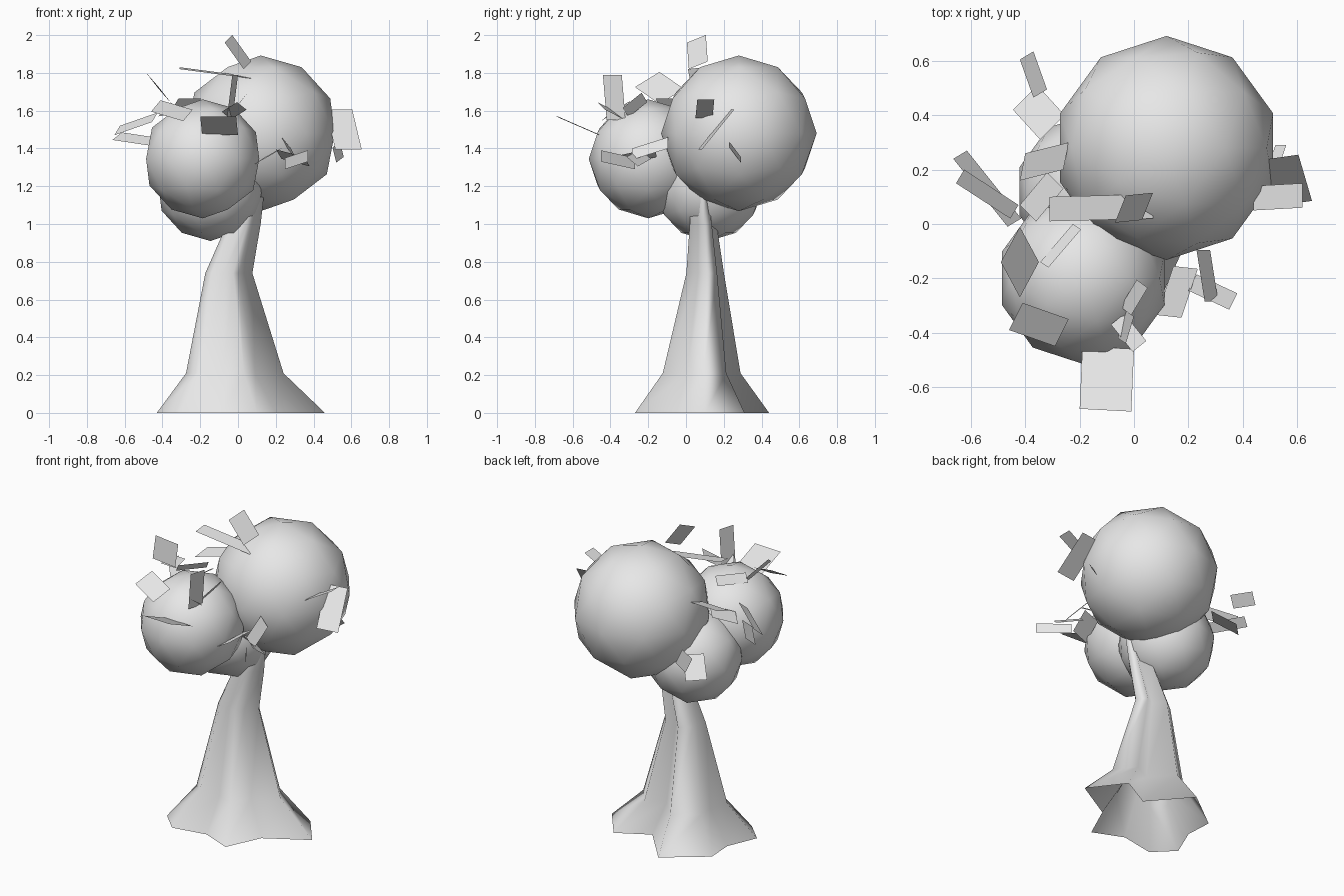
import bpy
import bmesh
from mathutils import Vector

# Remove the default cube only
cube = bpy.data.objects.get("Cube")
if cube:
    bpy.data.objects.remove(cube, do_unlink=True)


def make_material(name, colour):
    material = bpy.data.materials.new(name)
    material.use_nodes = True
    material.diffuse_color = colour
    shader = material.node_tree.nodes["Principled BSDF"]
    shader.inputs["Base Color"].default_value = colour
    return material


pale_grey = make_material("pale_grey", (.8, .8, .8, 1))


def finish(bm, name, smooth):
    """Turn a bmesh into a named, coloured object."""
    mesh = bpy.data.meshes.new(name)
    for face in bm.faces:
        face.smooth = smooth
    bm.to_mesh(mesh)
    bm.free()
    mesh.materials.append(pale_grey)
    thing = bpy.data.objects.new(name, mesh)
    bpy.context.collection.objects.link(thing)
    return thing


def make_crown(name, centre, radius):
    """Rounded low-poly ball of foliage."""
    bm = bmesh.new()
    bmesh.ops.create_icosphere(bm, subdivisions=2, radius=radius)
    bmesh.ops.translate(bm, verts=bm.verts, vec=centre)
    return finish(bm, name, smooth=True)


def make_trunk(name, outline, levels):
    """Loft the root outline upwards, open at the bottom."""
    bm = bmesh.new()
    rings = []
    for x, y, z, scale in levels:
        ring = [bm.verts.new((x + px * scale, y + py * scale, z))
                for px, py in outline]
        rings.append(ring)
    count = len(outline)
    for lower, upper in zip(rings, rings[1:]):
        for i in range(count):
            j = (i + 1) % count
            bm.faces.new((lower[i], lower[j], upper[j], upper[i]))
    bm.faces.new(rings[-1])
    return finish(bm, name, smooth=True)


def make_leaves(name, leaves):
    """Flat leaf cards, each given by centre, length and width vectors."""
    bm = bmesh.new()
    for centre, length, width in leaves:
        middle = Vector(centre)
        along = Vector(length) / 2
        across = Vector(width) / 2
        corners = (middle - along - across, middle + along - across,
                   middle + along + across, middle - along + across)
        bm.faces.new([bm.verts.new(corner) for corner in corners])
    return finish(bm, name, smooth=False)


# Trunk with flared roots, leaning towards the large crown
root_outline = [
    (-.44, -.19), (-.32, -.31), (-.1, -.27), (.09, -.35), (.19, -.13),
    (.45, .02), (.29, .23), (.09, .12), (-.12, .36), (-.37, .17), (-.36, 0),
]
trunk_levels = [
    (.01, .08, 0, 1), (-.02, .08, .21, .58), (-.05, .1, .74, .28),
    (.03, .09, 1, .2), (.08, .08, 1.2, .14), (.1, .12, 1.35, .1),
]
make_trunk("trunk", root_outline, trunk_levels)

# Three foliage crowns
make_crown("large_crown", (.12, .28, 1.48), .412)
make_crown("front_crown", (-.187, -.2, 1.345), .315)
make_crown("lower_crown", (-.145, .12, 1.2), .29)

# Leaves standing above the crowns
make_leaves("top_leaves", [
    ((0, .06, 1.91), (.1, .01, -.14), (.04, .1, .04)),
    ((-.12, .06, 1.8), (.38, .01, -.05), (0, .09, .01)),
    ((-.03, -.38, 1.67), (.03, -.02, .24), (.03, .1, 0)),
    ((-.02, -.4, 1.6), (.08, -.1, .05), (.05, .04, -.04)),
    ((0, -.27, 1.63), (.06, .1, .08), (.04, -.03, .05)),
])

# Leaves around the left-hand side of the front view
make_leaves("right_leaves", [
    ((-.37, .55, 1.38), (.05, -.14, .02), (.05, .03, .06)),
    ((-.35, .41, 1.28), (.1, -.11, .1), (.09, .09, 0)),
    ((-.54, .13, 1.45), (.2, -.25, -.03), (.05, .03, .04)),
    ((-.54, .11, 1.53), (.2, -.13, .07), (.03, .05, .05)),
    ((-.42, -.14, 1.72), (.07, .13, -.09), (.07, -.13, -.08)),
    ((-.33, .23, 1.6), (.16, .04, .03), (.02, .1, .03)),
    ((-.34, .1, 1.5), (.1, .12, .06), (.06, -.06, .04)),
    ((-.27, -.08, 1.64), (.12, .14, 0), (.03, -.02, .05)),
])

# Leaves at the front and on the other side
make_leaves("front_leaves", [
    ((-.1, -.57, 1.52), (.01, .23, -.1), (.19, -.01, 0)),
    ((-.35, -.37, 1.6), (.17, -.06, -.05), (.05, .1, .06)),
    ((.16, -.25, 1.36), (-.06, -.18, -.04), (.09, -.01, .05)),
    ((.27, -.19, 1.4), (.03, -.19, -.06), (.05, 0, -.06)),
    ((.29, -.25, 1.35), (.15, -.07, -.04), (-.03, -.06, .05)),
    ((.31, -.36, 1.34), (.12, -.18, .04), (0, 0, .06)),
])
make_leaves("left_leaves", [
    ((.56, .16, 1.5), (.05, -.17, -.21), (.14, .02, 0)),
    ((.53, .1, 1.61), (.18, .01, .1), (0, .09, 0)),
    ((.53, .26, 1.38), (.02, .06, -.08), (.04, 0, .03)),
])
